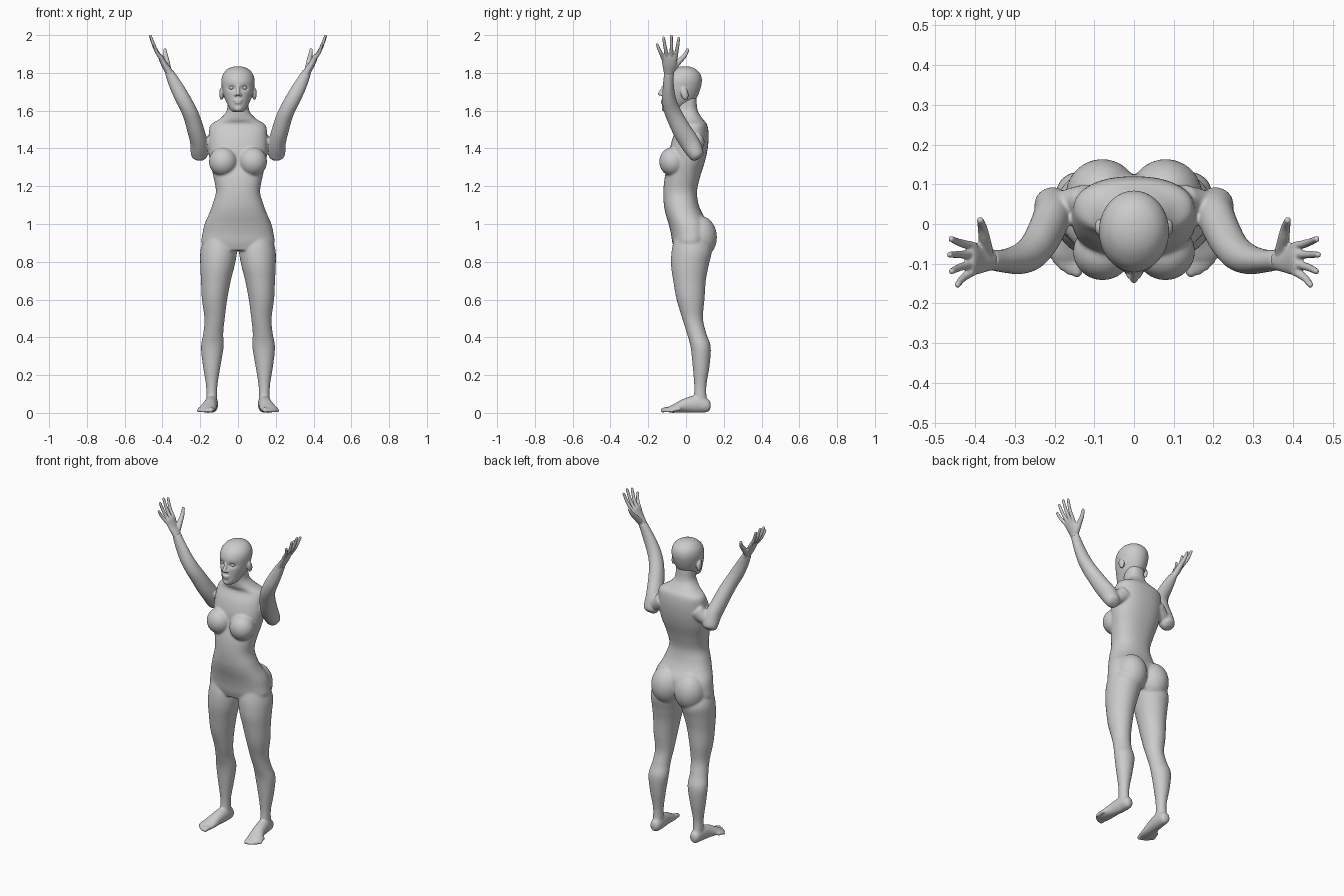
import bpy, bmesh, math
from mathutils import Vector, Matrix

Z, X, Y = Vector((0, 0, 1)), Vector((1, 0, 0)), Vector((0, 1, 0))


def smooth_rows(rows, steps):
    """Catmull-Rom interpolation of rows of numbers."""
    out, n = [], len(rows)
    for i in range(n - 1):
        quad = [rows[max(i - 1, 0)], rows[i], rows[i + 1], rows[min(i + 2, n - 1)]]
        for k in range(steps):
            t = k / steps
            out.append([0.5 * (2 * b + (c - a) * t + (2 * a - 5 * b + 4 * c - d) * t * t
                               + (3 * b - a - 3 * c + d) * t ** 3) for a, b, c, d in zip(*quad)])
    return out + [list(rows[-1])]


def loft(bm, rows, s=1, ref=X, axis=None, power=2.0, n=32, steps=5):
    """Closed tube through rows of (x, y, z, radius along ref, other radius)."""
    rows = smooth_rows(rows, steps)
    pts = [Vector(r[:3]) for r in rows]
    rings = []
    for i, r in enumerate(rows):
        t = axis or (pts[min(i + 1, len(pts) - 1)] - pts[max(i - 1, 0)]).normalized()
        u = (ref - t * ref.dot(t)).normalized()
        v = t.cross(u)
        ring = []
        for k in range(n):
            a = 2 * math.pi * k / n
            c, d = math.cos(a), math.sin(a)
            p = (pts[i] + u * r[3] * math.copysign(abs(c) ** (2 / power), c)
                 + v * r[4] * math.copysign(abs(d) ** (2 / power), d))
            ring.append(bm.verts.new((p.x * s, p.y, p.z)))
        rings.append(ring)
    for a, b in zip(rings, rings[1:]):
        for k in range(n):
            bm.faces.new((a[k], a[(k + 1) % n], b[(k + 1) % n], b[k]))
    bm.faces.new(rings[0][::-1])
    bm.faces.new(rings[-1])


def stack(bm, rows, s=1, **kw):
    """Horizontal sections given as (z, centre x, radius x, front y, back y)."""
    loft(bm, [(cx, (f + b) / 2, z, rx, (b - f) / 2) for z, cx, rx, f, b in rows], s, axis=Z, **kw)


def ball(bm, centre, radii, rot=0):
    m = Matrix.Translation(centre) @ Matrix.Rotation(rot, 4, 'X') @ Matrix.Diagonal((*radii, 1))
    bmesh.ops.create_uvsphere(bm, u_segments=24, v_segments=16, radius=1, matrix=m)


def finger(bm, points, r0, r1, s, ref=Y):
    """Tapered tube with rounded ends."""
    n = len(points) - 1
    rad = [r0 + (r1 - r0) * i / n for i in range(n + 1)]
    loft(bm, [(*p, r, r) for p, r in zip(points, rad)], s, ref, n=12)
    for p, r in ((points[0], r0), (points[-1], r1)):
        ball(bm, (p[0] * s, p[1], p[2]), (r, r, r))


def finish(name, bm, voxel=0, relax=0):
    bmesh.ops.recalc_face_normals(bm, faces=bm.faces)
    me = bpy.data.meshes.new(name)
    bm.to_mesh(me)
    bm.free()
    for p in me.polygons:
        p.use_smooth = True
    ob = bpy.data.objects.new(name, me)
    bpy.context.collection.objects.link(ob)
    if voxel:
        m = ob.modifiers.new("blend", 'REMESH')
        m.mode, m.voxel_size, m.use_smooth_shade = 'VOXEL', voxel, True
        m = ob.modifiers.new("relax", 'SMOOTH')
        m.factor, m.iterations = 0.5, relax
    return ob


# torso and neck
body = bmesh.new()
stack(body, [(.86, 0, .165, -.06, .09), (.90, 0, .193, -.072, .115), (.95, 0, .188, -.08, .125),
             (1.0, 0, .177, -.092, .12), (1.05, 0, .155, -.107, .09), (1.1, 0, .136, -.117, .068),
             (1.17, 0, .117, -.12, .058), (1.25, 0, .13, -.112, .075), (1.33, 0, .148, -.09, .1),
             (1.4, 0, .157, -.085, .115), (1.47, 0, .155, -.065, .12), (1.525, 0, .145, -.035, .112),
             (1.555, 0, .098, -.045, .09), (1.6, 0, .06, -.052, .062), (1.67, 0, .055, -.06, .055)],
      power=2.3, n=48)

for s in (1, -1):
    # chest and seat
    ball(body, (s * .079, -.07, 1.33), (.075, .072, .077))
    ball(body, (s * .08, .07, .93), (.093, .094, .115))
    # leg
    stack(body, [(.93, .1, .08, -.06, .1), (.86, .102, .097, -.076, .135), (.78, .109, .091, -.079, .12),
                 (.7, .117, .079, -.068, .105), (.6, .124, .067, -.05, .098), (.5, .124, .054, -.02, .09),
                 (.42, .131, .053, .005, .108), (.35, .136, .06, .024, .131), (.25, .139, .047, .035, .125),
                 (.15, .139, .031, .043, .109), (.09, .139, .029, .042, .109), (.04, .138, .029, .04, .12)], s)
    # foot and toes
    loft(body, [(.136, .13, .034, .012, .015), (.137, .115, .036, .029, .034), (.14, .06, .046, .035, .046),
                (.148, .0, .039, .037, .039), (.158, -.05, .026, .044, .026), (.165, -.082, .018, .043, .018),
                (.168, -.096, .014, .034, .011)], s)
    for i, (x, y) in enumerate(((.143, -.122), (.163, -.12), (.18, -.109), (.195, -.094), (.208, -.076))):
        r = .014 if i == 0 else .0105
        finger(body, [(x - .008, y + .04, .02), (x - .003, y + .016, .018), (x, y, r)], r, r, s, X)
    # arm and its join to the side of the chest
    loft(body, [(.207, .062, 1.343, .018, .022), (.206, .056, 1.355, .036, .04), (.205, .048, 1.38, .045, .046),
                (.207, .02, 1.43, .052, .046), (.222, -.018, 1.49, .051, .045), (.243, -.055, 1.56, .046, .043),
                (.264, -.077, 1.61, .043, .041), (.293, -.09, 1.665, .037, .04), (.33, -.093, 1.735, .029, .035),
                (.365, -.09, 1.805, .026, .024)], s, Y)
    loft(body, [(.12, .06, 1.44, .04, .05), (.16, .055, 1.41, .035, .04), (.2, .045, 1.39, .03, .03)], s, Y)
finish("body", body, .006, 8)

# hands
for s, name in ((1, "left_hand"), (-1, "right_hand")):
    h = bmesh.new()
    loft(h, [(.355, -.09, 1.785, .026, .022), (.368, -.09, 1.81, .029, .02), (.39, -.088, 1.845, .038, .017),
             (.408, -.088, 1.882, .042, .014), (.414, -.088, 1.894, .038, .009)], s, Y)
    knuckles = (-.119, -.099, -.077, -.056)
    tips = ((.444, -.153, 1.95), (.459, -.119, 1.985), (.464, -.077, 1.995), (.46, -.038, 1.984))
    for ky, tip in zip(knuckles, tips):
        base = Vector((.405, ky, 1.875))
        mid = base.lerp(Vector(tip), .5) + Vector((.006, 0, -.002))
        finger(h, [base, mid, tip], .0115, .008, s)
    finger(h, [(.372, -.068, 1.825), (.377, -.035, 1.862), (.382, -.008, 1.89), (.387, .009, 1.922)],
           .018, .009, s)
    finish(name, h, .004, 3)

# head
head = bmesh.new()
stack(head, [(1.592, 0, .022, -.108, -.06), (1.602, 0, .038, -.12, -.03), (1.62, 0, .05, -.126, .0),
             (1.645, 0, .062, -.126, .04), (1.67, 0, .072, -.125, .058), (1.7, 0, .081, -.124, .071),
             (1.73, 0, .086, -.122, .08), (1.76, 0, .088, -.119, .084), (1.79, 0, .081, -.105, .078),
             (1.815, 0, .062, -.078, .058), (1.829, 0, .037, -.05, .033), (1.835, 0, .012, -.022, .008)],
      n=64)
# eye sockets
for v in head.verts:
    if v.co.y < -.05:
        d2 = ((abs(v.co.x) - .033) / .02) ** 2 + ((v.co.z - 1.72) / .013) ** 2
        v.co.y += .013 * math.exp(-d2)
# nose, lips, chin
finger(head, [(0, -.116, 1.732), (0, -.126, 1.71), (0, -.138, 1.69)], .008, .011, 1, X)
ball(head, (0, -.124, 1.653), (.024, .011, .006))
ball(head, (0, -.123, 1.641), (.021, .011, .006))
ball(head, (0, -.113, 1.611), (.022, .016, .016))
for s in (1, -1):
    ball(head, (s * .012, -.126, 1.684), (.009, .011, .008))
    ball(head, (s * .087, -.008, 1.69), (.012, .02, .034), .25)
finish("head", head, .004, 4)

# eyes
for s, name in ((1, "left_eye"), (-1, "right_eye")):
    e = bmesh.new()
    ball(e, (s * .033, -.0985, 1.721), (.014, .013, .0105))
    finish(name, e)
